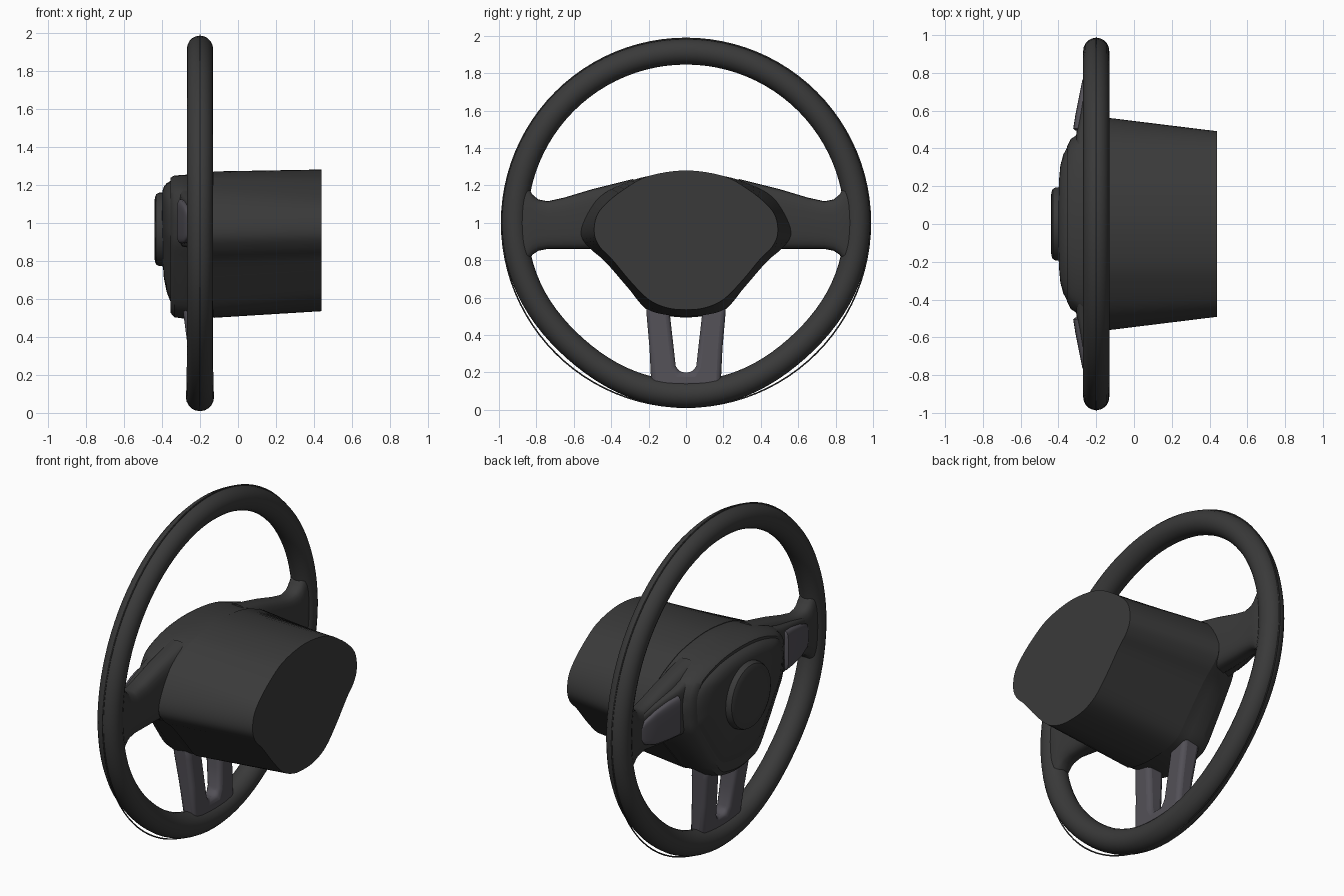
import bpy, bmesh, math
from mathutils import Vector

if "Cube" in bpy.data.objects:
    bpy.data.objects.remove(bpy.data.objects["Cube"])


def material(name, rgb):
    m = bpy.data.materials.new(name)
    m.diffuse_color = (*rgb, 1)
    m.use_nodes = True
    m.node_tree.nodes["Principled BSDF"].inputs["Base Color"].default_value = m.diffuse_color
    return m


DARK = material("dark_plastic", (0.042, 0.042, 0.042))
TRIM = material("grey_trim", (0.085, 0.08, 0.095))


def make(name, bm, mat, bevel=0, angle=35):
    bmesh.ops.recalc_face_normals(bm, faces=bm.faces)
    me = bpy.data.meshes.new(name)
    bm.to_mesh(me)
    bm.free()
    ob = bpy.data.objects.new(name, me)
    bpy.context.collection.objects.link(ob)
    me.materials.append(mat)
    if bevel:
        b = ob.modifiers.new("bevel", 'BEVEL')
        b.width, b.segments, b.limit_method = bevel, 3, 'ANGLE'
        b.angle_limit = math.radians(50)
    bpy.ops.object.select_all(action='DESELECT')
    bpy.context.view_layer.objects.active = ob
    ob.select_set(True)
    bpy.ops.object.shade_smooth_by_angle(angle=math.radians(angle))
    return ob


def loft(name, rings, mat, closed=False, bevel=0, angle=35):
    bm = bmesh.new()
    vs = [[bm.verts.new(p) for p in r] for r in rings]
    n = len(vs[0])
    for i in range(len(vs) if closed else len(vs) - 1):
        a, b = vs[i], vs[(i + 1) % len(vs)]
        for j in range(n):
            k = (j + 1) % n
            bm.faces.new((a[j], a[k], b[k], b[j]))
    if not closed:
        bm.faces.new(vs[0])
        bm.faces.new(vs[-1])
    return make(name, bm, mat, bevel, angle)


def outline(half, steps=4):
    """Smooth a half profile (top to bottom) and mirror it across y = 0."""
    p = [Vector(q) for q in half]
    flip = lambda v: Vector((-v.x, v.y))
    p = [flip(p[1])] + p + [flip(p[-2])]
    out = []
    for i in range(1, len(p) - 2):
        a, b, c, d = p[i - 1:i + 3]
        for s in range(steps):
            t = s / steps
            out.append(0.5 * (2 * b + (c - a) * t + (2 * a - 5 * b + 4 * c - d) * t * t
                              + (3 * b - a - 3 * c + d) * t ** 3))
    out.append(p[-2])
    return out + [flip(v) for v in out[-2:0:-1]]


def ring(x, pts, sy=1, sz=1, zc=1.0):
    return [(x, v.x * sy, zc + (v.y - zc) * sz) for v in pts]


def rounded(y, z0, z1, x0, x1, e=0.6, n=24):
    """Superellipse section of a spoke at a given y."""
    f = lambda v: math.copysign(abs(v) ** e, v)
    return [((x0 + x1) / 2 + (x1 - x0) / 2 * f(math.cos(t)), y,
             (z0 + z1) / 2 + (z1 - z0) / 2 * f(math.sin(t)))
            for t in (2 * math.pi * i / n for i in range(n))]


# Rim with slightly flattened lower corners
def rim_ring(a, n=20):
    bump = sum(math.exp(-((a - math.radians(d)) / math.radians(24)) ** 2) for d in (228, 312))
    low = math.exp(-((a - math.radians(270)) / math.radians(22)) ** 2)
    r, m = 0.917 - 0.022 * bump, 0.069 + 0.005 * low
    return [(-0.2 + m * math.sin(t), (r + m * math.cos(t)) * math.cos(a),
             0.998 + (r + m * math.cos(t)) * math.sin(a))
            for t in (2 * math.pi * i / n for i in range(n))]


loft("rim", [rim_ring(2 * math.pi * i / 96) for i in range(96)], DARK, closed=True)

# Thin seam around the outside of the rim
bpy.ops.mesh.primitive_torus_add(location=(-0.2, 0, 1), rotation=(0, math.pi / 2, 0),
                                 major_radius=0.986, minor_radius=0.004,
                                 major_segments=96, minor_segments=6)
seam = bpy.context.object
seam.name = "rim_seam"
seam.data.materials.append(DARK)

# Outlines of column front, column end and horn pad
A = outline([(0, 1.27), (.2, 1.25), (.33, 1.21), (.46, 1.14), (.54, 1.02), (.56, .93),
             (.51, .86), (.43, .79), (.3, .64), (.21, .54), (.1, .507), (0, .50)])
B = outline([(0, 1.28), (.2, 1.25), (.33, 1.18), (.43, 1.1), (.48, 1.03), (.49, .94),
             (.46, .87), (.4, .81), (.3, .69), (.2, .59), (.1, .545), (0, .535)])
P = outline([(0, 1.23), (.2, 1.215), (.36, 1.17), (.42, 1.12), (.44, 1.05), (.435, .97),
             (.42, .9), (.37, .82), (.28, .69), (.19, .58), (.1, .55), (0, .54)])

# Steering column shroud
loft("column_shroud", [ring(-0.13, A), ring(0.44, B)], DARK)

# Hub shell behind the pad
loft("hub_shell", [ring(-0.13, A, .99, .99), ring(-0.2, A, .96, 1), ring(-0.27, P, 1.12, 1.1),
                   ring(-0.335, P, 1.02, 1.08), ring(-0.355, P, .93, 1.03)], DARK)

# Domed centre pad
loft("centre_pad", [ring(x, P, s, s, 1.1) for x, s in
                    ((-.29, 1), (-.325, .985), (-.355, .92), (-.375, .83),
                     (-.39, .7), (-.398, .5), (-.4, .25))], DARK)

# Round horn button
circle = [Vector((0.195 * math.sin(t), 0.965 + 0.195 * math.cos(t)))
          for t in (2 * math.pi * i / 48 for i in range(48))]
loft("horn_button", [ring(x, circle, s, s, .965) for x, s in
                     ((-.37, 1), (-.415, .99), (-.43, .95), (-.437, .87), (-.44, .7))], DARK)

# Side spokes and their switch panels
for s, side in ((1, "right"), (-1, "left")):
    loft("side_spoke_" + side, [rounded(s * y, a, b, -.2 - w, -.2 + w) for y, a, b, w in
                                ((.28, .86, 1.235, .075), (.5, .86, 1.18, .07), (.65, .86, 1.135, .064),
                                 (.74, .86, 1.115, .06), (.79, .85, 1.125, .06), (.82, .83, 1.15, .06),
                                 (.85, .79, 1.2, .06), (.88, .77, 1.23, .055))], DARK, angle=60)
    loft("switch_panel_" + side, [rounded(s * y, a, b, x, -.23, .4) for y, a, b, x in
                                  ((.495, .91, 1.11, -.31), (.505, .89, 1.125, -.322),
                                   (.58, .89, 1.115, -.31), (.68, .895, 1.09, -.29),
                                   (.76, .92, 1.06, -.274), (.785, .95, 1.03, -.26))], TRIM, angle=50)
    loft("switch_surround_" + side, [rounded(s * y, a, b, x, -.2, .4) for y, a, b, x in
                                     ((.4, .87, 1.18, -.31), (.485, .87, 1.155, -.305),
                                      (.62, .87, 1.125, -.28), (.77, .88, 1.09, -.255))], DARK)

# Forked lower spoke, leaning toward the hub at its top
half = [(.215, .58), (.21, .5), (.195, .33), (.185, .12)]
inner = [(.035, .2), (.055, .235), (.068, .35), (.085, .5), (.087, .58)]
poly = half + [(-y, z) for y, z in half[::-1]] + [(-y, z) for y, z in inner[::-1]] + inner
loft("lower_spoke_fork", [[(x + lean * (z - .12), y, z) for y, z in poly]
                          for x, lean in ((-.15, -.06), (-.235, -.13))], TRIM, bevel=.025)
